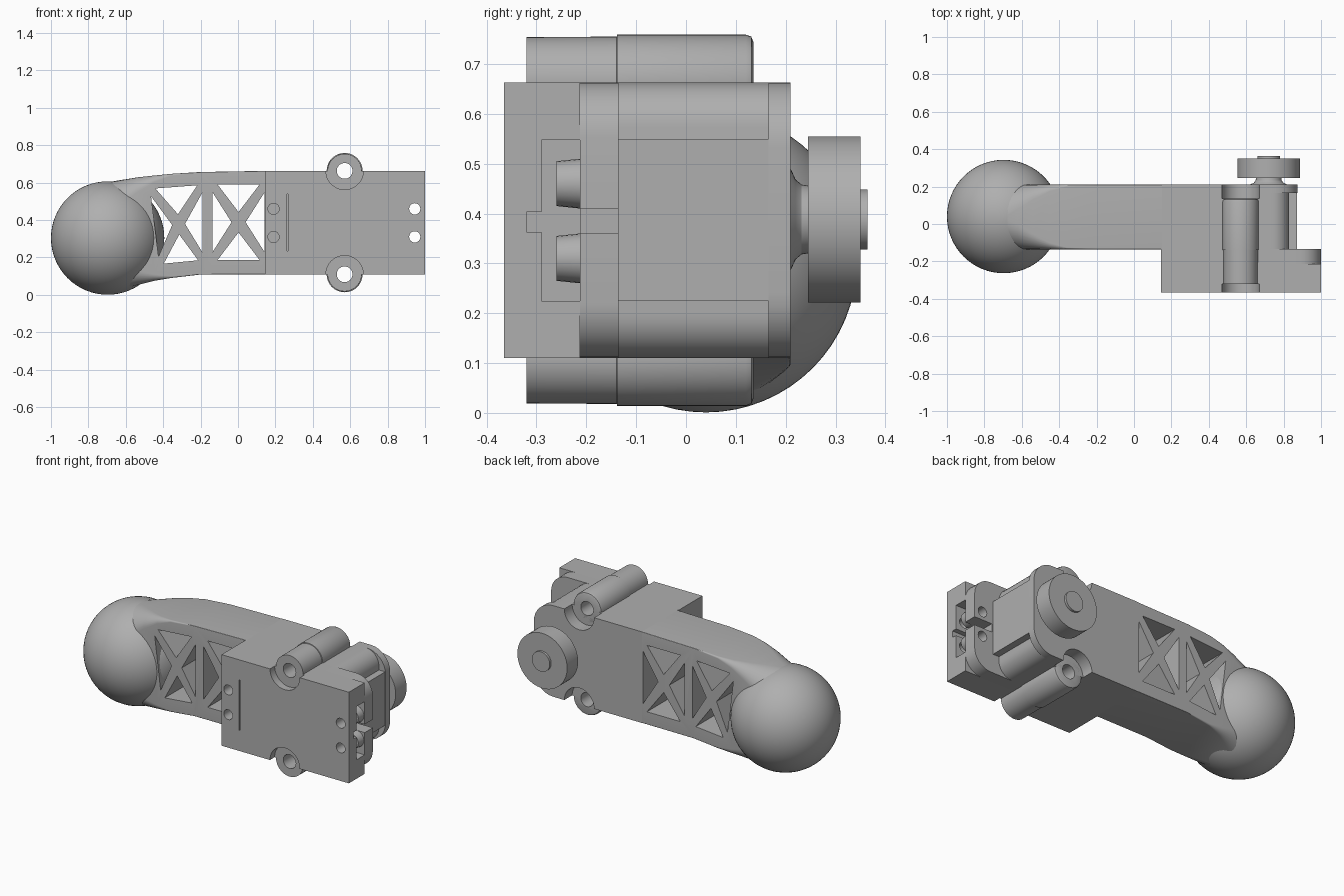
import bpy, bmesh, math
from mathutils import Vector, Matrix

cube = bpy.data.objects.get("Cube")
if cube:
    bpy.data.objects.remove(cube)

grey = bpy.data.materials.new("plain_grey")
grey.diffuse_color = (0.43, 0.43, 0.43, 1)
grey.use_nodes = True
grey.node_tree.nodes["Principled BSDF"].inputs["Base Color"].default_value = (0.43, 0.43, 0.43, 1)

FRONT, BACK = -0.135, 0.21          # arm depth
BOTTOM, TOP = 0.11, 0.663           # housing height
BOLT_X, HORN_X, MID_Z = 0.57, 0.72, 0.388


def finish(name, bm):
    bmesh.ops.recalc_face_normals(bm, faces=bm.faces)
    mesh = bpy.data.meshes.new(name)
    bm.to_mesh(mesh)
    bm.free()
    ob = bpy.data.objects.new(name, mesh)
    bpy.context.collection.objects.link(ob)
    mesh.materials.append(grey)
    return ob


def prism(name, outline, y0, y1):
    """Extrude an x-z outline along y."""
    bm = bmesh.new()
    face = bm.faces.new([bm.verts.new((x, y0, z)) for x, z in outline])
    new = bmesh.ops.extrude_face_region(bm, geom=[face])["geom"]
    bmesh.ops.translate(bm, vec=(0, y1 - y0, 0),
                        verts=[v for v in new if isinstance(v, bmesh.types.BMVert)])
    return finish(name, bm)


def box(name, x0, x1, y0, y1, z0, z1):
    return prism(name, [(x0, z0), (x1, z0), (x1, z1), (x0, z1)], y0, y1)


def skin(bm, rings):
    """Bridge equal rings of vertices and cap both ends."""
    n = len(rings[0])
    for a, b in zip(rings, rings[1:]):
        for i in range(n):
            j = (i + 1) % n
            bm.faces.new((a[i], a[j], b[j], b[i]))
    bm.faces.new(rings[0])
    bm.faces.new(rings[-1])


def lathe(name, x, z, profile, n=48):
    """Turn (radius, y) points about an axis along y."""
    bm = bmesh.new()
    steps = [math.tau * i / n for i in range(n)]
    skin(bm, [[bm.verts.new((x + r * math.cos(a), y, z + r * math.sin(a))) for a in steps]
              for r, y in profile])
    return finish(name, bm)


def round_rect(u0, u1, v0, v1, radii, seg=8):
    """Corner order: low-low, high-low, high-high, low-high."""
    pts = []
    corners = ((u0, v0, 1, 1), (u1, v0, -1, 1), (u1, v1, -1, -1), (u0, v1, 1, -1))
    for k, ((u, v, su, sv), r) in enumerate(zip(corners, radii)):
        if r == 0:
            pts.append((u, v))
            continue
        for i in range(seg + 1):
            a = math.pi + k * math.pi / 2 + i * math.pi / 2 / seg
            pts.append((u + su * r + r * math.cos(a), v + sv * r + r * math.sin(a)))
    return pts


def cut(ob, cutters):
    for c in cutters:
        c.hide_render = True
        mod = ob.modifiers.new("cut", 'BOOLEAN')
        mod.operation, mod.solver, mod.object = 'DIFFERENCE', 'EXACT', c
        bpy.context.view_layer.objects.active = ob
        bpy.ops.object.modifier_apply(modifier=mod.name)


parts, helpers = [], []

# Ball foot
bm = bmesh.new()
bmesh.ops.create_uvsphere(bm, u_segments=64, v_segments=32, radius=0.303,
                          matrix=Matrix.Translation((-0.697, 0.04, 0.304)))
parts.append(finish("ball_foot", bm))

# Arm lofted from a sharp rectangle into a rounded neck inside the ball
stations = ((0.15, 0.11, 0.663, 0.003), (-0.2, 0.109, 0.657, 0.003), (-0.36, 0.09, 0.647, 0.01),
            (-0.45, 0.075, 0.638, 0.035), (-0.54, 0.052, 0.628, 0.08),
            (-0.62, 0.027, 0.615, 0.13), (-0.7, 0.006, 0.602, 0.17))
bm = bmesh.new()
skin(bm, [[bm.verts.new((x, y, z)) for y, z in round_rect(FRONT, BACK, lo, hi, [r] * 4)]
          for x, lo, hi, r in stations])
arm = finish("arm", bm)
parts.append(arm)

# Triangular lattice windows
panels = (((-0.137, 0.187), (0.143, 0.187), (0.143, 0.59), (-0.137, 0.59)),
          ((-0.42, 0.165), (-0.19, 0.187), (-0.19, 0.588), (-0.47, 0.567)))
windows = []
for panel in panels:
    pts = [Vector(p) for p in panel]
    centre = sum(pts, Vector((0, 0))) / 4
    for i in range(4):
        a, b = pts[i], pts[(i + 1) % 4]
        tri = [a.lerp(b, 0.1), a.lerp(b, 0.9), centre.lerp((a + b) / 2, 0.27)]
        windows.append(prism("window_cutter", tri, -0.3, 0.4))
cut(arm, windows)
helpers += windows

# Actuator housing with rounded outer end, back plate and end face
housing = prism("housing", round_rect(0.15, 0.83, BOTTOM, TOP, (0, 0.09, 0.09, 0)), FRONT, 0.166)
back_plate = prism("back_plate", round_rect(0.15, 0.875, BOTTOM, TOP, (0, 0.13, 0.13, 0)), 0.166, BACK)
end_face = box("end_face", 0.7, 0.872, FRONT, 0.166, 0.225, 0.55)

# Front cover and the mounting flange behind it
cover = box("front_cover", 0.145, 1.0, -0.365, -0.213, BOTTOM, TOP)
flange = prism("mounting_flange", round_rect(0.145, 1.0, BOTTOM, TOP, (0, 0.11, 0.11, 0)), -0.213, FRONT)
parts += [housing, back_plate, end_face, cover, flange]

# Pocket, wire groove, flange slot and slit
pocket = box("pocket_cutter", 0.86, 1.1, -0.29, -0.2, 0.225, 0.548)
groove = box("groove_cutter", 0.86, 1.1, -0.32, -0.28, 0.363, 0.403)
slot = box("slot_cutter", 0.88, 1.1, -0.25, -0.1, 0.36, 0.41)
slit = box("slit_cutter", 0.262, 0.268, -0.4, -0.345, 0.235, 0.54)

# Screw holes and their bosses
screws = []
for z in (0.31, 0.46):
    screws.append(lathe("screw_cutter", 0.945, z, ((0.03, -0.4), (0.03, -0.05)), 24))
    screws.append(lathe("screw_cutter", 0.19, z, ((0.03, -0.4), (0.03, -0.25)), 24))
    boss = lathe("screw_boss", 0.945, z, ((0.045, -0.26), (0.05, -0.212)), 24)
    cut(boss, screws[-2:-1])
    parts.append(boss)

# Bolt tubes above and below, with bores and recesses at both ends
bores, front_recess, back_recess = [], [], []
for name, z in (("upper_bolt_tube", TOP), ("lower_bolt_tube", BOTTOM)):
    bore = lathe("bore_cutter", BOLT_X, z, ((0.042, -0.5), (0.042, 0.5)))
    tube = lathe(name, BOLT_X, z, ((0.091, -0.32), (0.092, -0.139), (0.096, -0.138),
                                   (0.096, 0.12), (0.092, 0.131), (0.082, 0.135)))
    cut(tube, [bore])
    parts.append(tube)
    bores.append(bore)
    front_recess.append(lathe("recess_cutter", BOLT_X, z, ((0.1, -0.5), (0.1, -0.32))))
    back_recess.append(lathe("recess_cutter", BOLT_X, z, ((0.1, 0.135), (0.1, 0.4))))

cut(cover, [pocket, groove, slit] + screws + bores + front_recess)
cut(flange, [slot] + screws + bores)
cut(housing, bores + back_recess)
cut(back_plate, bores + back_recess)
helpers += [pocket, groove, slot, slit] + screws + bores + front_recess + back_recess

# Output horn on the back: flared neck, disc and hub
parts.append(lathe("horn_neck", HORN_X, MID_Z, ((0.11, 0.2), (0.1, 0.211), (0.08, 0.22),
                                               (0.07, 0.232), (0.067, 0.25))))
parts.append(lathe("horn_disc", HORN_X, MID_Z, ((0.167, 0.245), (0.167, 0.35)), 64))
parts.append(lathe("horn_hub", HORN_X, MID_Z, ((0.06, 0.34), (0.06, 0.364))))

for h in helpers:
    bpy.data.objects.remove(h)

# Smooth curved faces, keep edges sharp
bpy.ops.object.select_all(action='DESELECT')
for ob in parts:
    ob.select_set(True)
bpy.context.view_layer.objects.active = parts[0]
bpy.ops.object.shade_smooth_by_angle(angle=math.radians(30))
